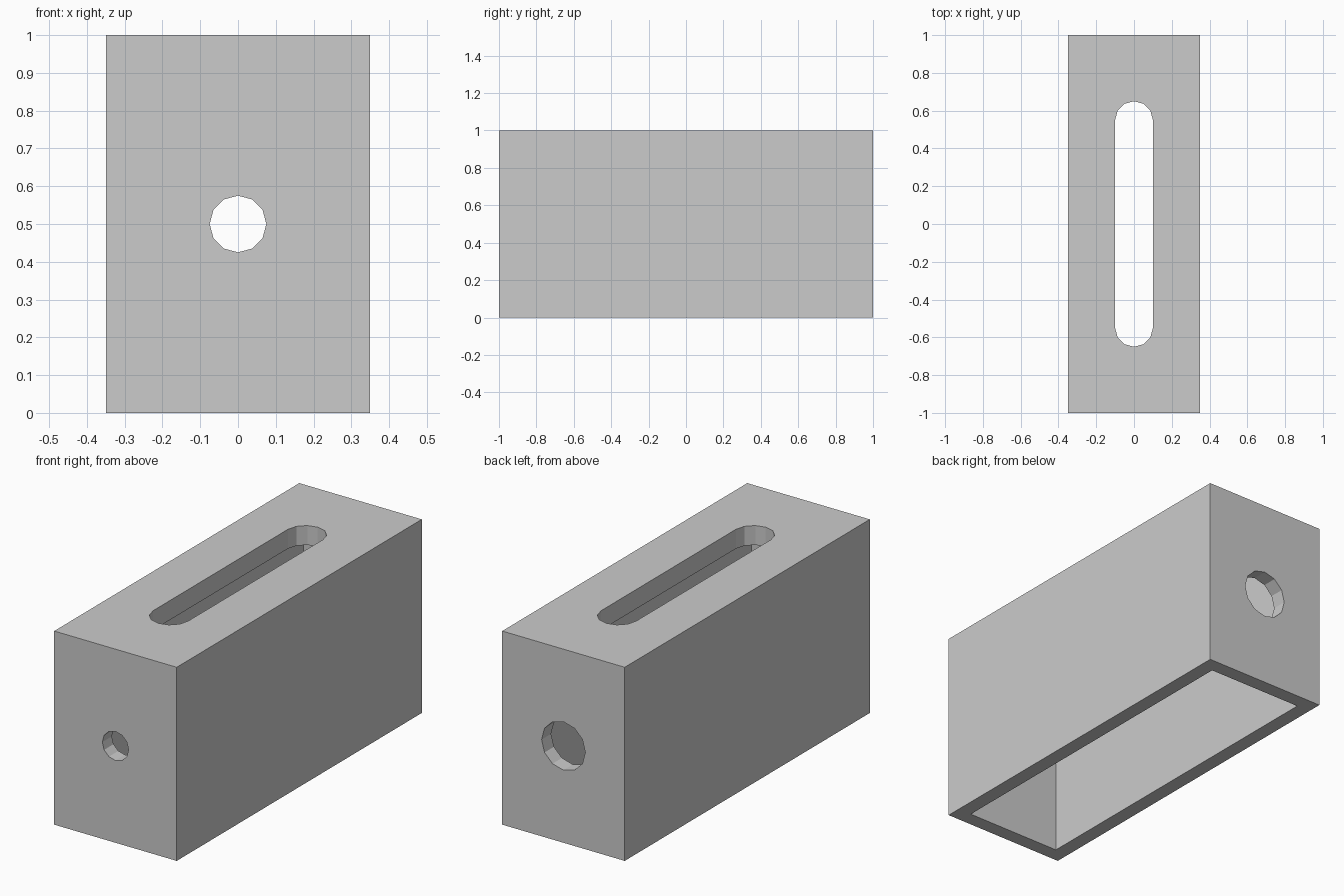
import bpy, bmesh
from math import cos, sin, pi
from mathutils import Matrix, Vector

if "Cube" in bpy.data.objects:
    bpy.data.objects.remove(bpy.data.objects["Cube"])

W, L, H = 0.7, 2.0, 1.0     # outer size
WALL, TOP = 0.077, 0.1      # side wall and top thickness


def prism(name, profile, depth, matrix):
    """Extrude a flat profile along its local z, then place it."""
    bm = bmesh.new()
    face = bm.faces.new([bm.verts.new((x, y, 0)) for x, y in profile])
    ext = bmesh.ops.extrude_face_region(bm, geom=[face])
    verts = [v for v in ext["geom"] if isinstance(v, bmesh.types.BMVert)]
    bmesh.ops.translate(bm, verts=verts, vec=Vector((0, 0, depth)))
    bm.transform(matrix)
    bmesh.ops.recalc_face_normals(bm, faces=bm.faces)
    mesh = bpy.data.meshes.new(name)
    bm.to_mesh(mesh)
    bm.free()
    obj = bpy.data.objects.new(name, mesh)
    bpy.context.collection.objects.link(obj)
    return obj


def rect(w, l):
    return [(-w / 2, -l / 2), (w / 2, -l / 2), (w / 2, l / 2), (-w / 2, l / 2)]


def arc(r, start, steps, cy=0):
    return [(r * cos(start + i * pi / 6), cy + r * sin(start + i * pi / 6))
            for i in range(steps)]


def cut(target, cutter):
    mod = target.modifiers.new("cut", "BOOLEAN")
    mod.operation = "DIFFERENCE"
    mod.solver = "EXACT"
    mod.object = cutter
    bpy.context.view_layer.objects.active = target
    bpy.ops.object.modifier_apply(modifier=mod.name)
    bpy.data.objects.remove(cutter)


def up(z):
    return Matrix.Translation((0, 0, z))


# Outer shell, hollowed from below
housing = prism("housing", rect(W, L), H, up(0))
cut(housing, prism("cavity", rect(W - 2 * WALL, L - 2 * WALL), H - TOP + 0.2, up(-0.2)))

# Round-ended slot in the top
slot = arc(0.1, 0, 7, 0.55) + arc(0.1, pi, 7, -0.55)
cut(housing, prism("slot", slot, 0.4, up(0.8)))

# Small front hole and larger back hole, both 12-sided
for name, side, radius in (("front_hole", -1, 0.075), ("back_hole", 1, 0.125)):
    place = Matrix.Translation((0, side * 0.95 + 0.15, 0.5)) @ Matrix.Rotation(pi / 2, 4, "X")
    cut(housing, prism(name, arc(radius, 0, 12), 0.3, place))
